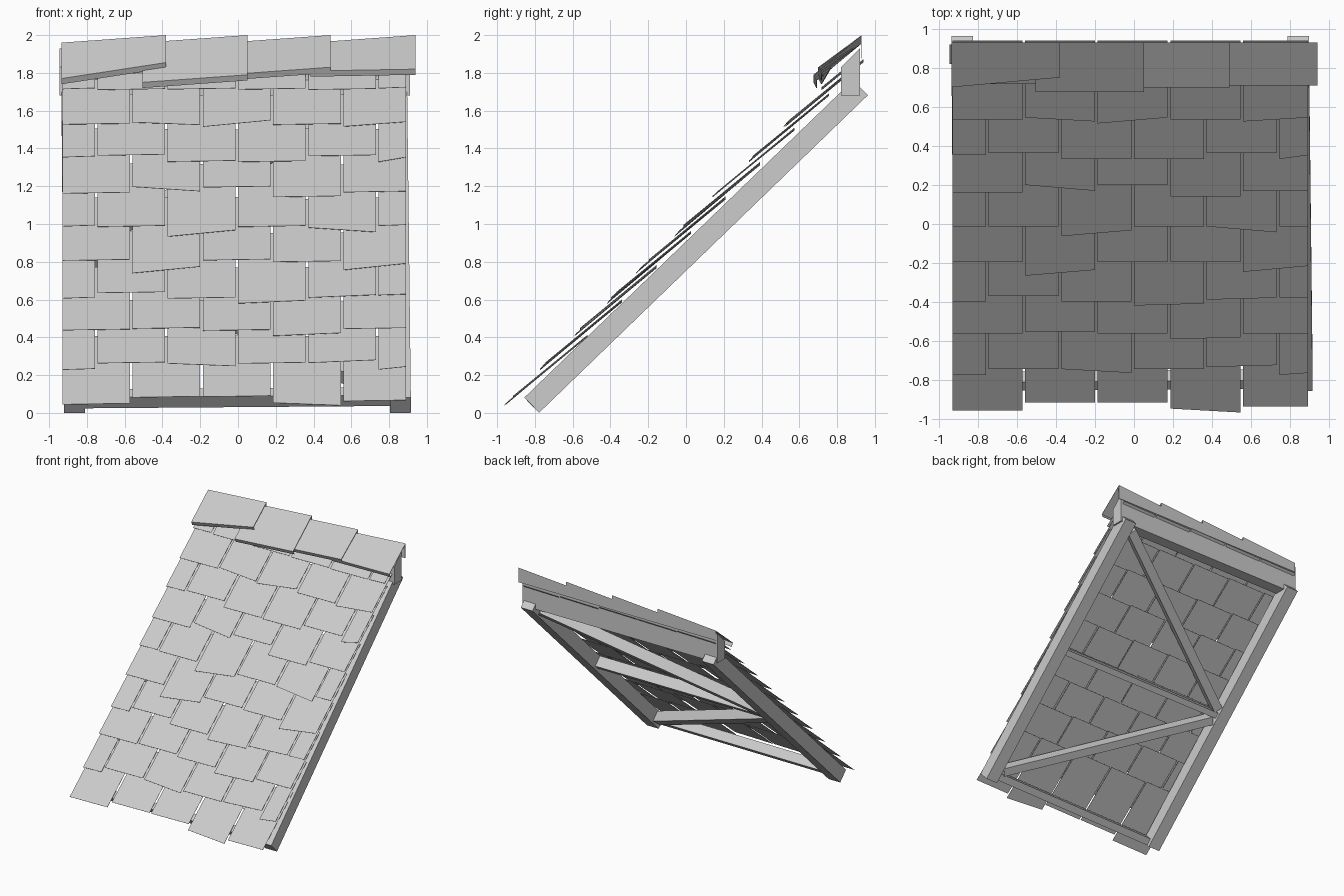
import bpy, bmesh, math, random
from mathutils import Vector

random.seed(4)
if "Cube" in bpy.data.objects:
    bpy.data.objects.remove(bpy.data.objects["Cube"])

COLOUR = (0.6, 0.6, 0.6, 1)
grey = bpy.data.materials.new("plain_grey")
grey.use_nodes = True
grey.diffuse_color = COLOUR
grey.node_tree.nodes["Principled BSDF"].inputs["Base Color"].default_value = COLOUR

# Roof plane: s runs up the slope, n stands out from it
PITCH = math.radians(44)
UP = Vector((0, math.cos(PITCH), math.sin(PITCH)))
OUT = Vector((0, -math.sin(PITCH), math.cos(PITCH)))
EAVE = Vector((0, -0.856, 0.081))


def on_roof(x, s, n):
    return EAVE + UP * s + OUT * n + Vector((x, 0, 0))


def loft(name, start, end):
    """Solid between two matching outlines."""
    bm = bmesh.new()
    a = [bm.verts.new(p) for p in start]
    b = [bm.verts.new(p) for p in end]
    bm.faces.new(a)
    bm.faces.new(b[::-1])
    for i in range(len(a)):
        j = (i + 1) % len(a)
        bm.faces.new((a[j], a[i], b[i], b[j]))
    bmesh.ops.recalc_face_normals(bm, faces=bm.faces)
    mesh = bpy.data.meshes.new(name)
    bm.to_mesh(mesh)
    bm.free()
    mesh.materials.append(grey)
    bpy.context.collection.objects.link(bpy.data.objects.new(name, mesh))


def beam(name, p, q, width, low, high):
    """Timber lying in the roof plane from p to q, both (x, s)."""
    p, q = Vector(p), Vector(q)
    along = (q - p).normalized()
    side = Vector((-along.y, along.x)) * width / 2

    def outline(c):
        a, b = c + side, c - side
        return [on_roof(a.x, a.y, low), on_roof(b.x, b.y, low),
                on_roof(b.x, b.y, high), on_roof(a.x, a.y, high)]
    loft(name, outline(p), outline(q))


# Timber frame
TOP = 2.42
beam("left_rafter", (0.86, 0), (0.84, TOP), 0.11, -0.112, 0)
beam("right_rafter", (-0.865, 0), (-0.88, TOP), 0.11, -0.112, 0)
beam("bottom_rail", (-0.91, 0.03), (0.9, 0.05), 0.06, -0.08, 0)
beam("middle_rail", (-0.83, 1.21), (0.81, 1.21), 0.05, -0.09, 0)
beam("upper_brace", (-0.8, 1.26), (0.77, 2.34), 0.075, -0.1, -0.01)
beam("lower_brace", (-0.8, 1.16), (0.78, 0.1), 0.07, -0.1, -0.01)

# Ridge board with a bevelled top
board = [(0.82, 1.68), (0.92, 1.68), (0.92, 1.93), (0.82, 1.83)]
loft("ridge_board", [(-0.945, y, z) for y, z in board], [(0.91, y, z) for y, z in board])

# Crooked shingles: (drop of left corner, drop of right corner) in hundredths
crooked = {
    (0, 0): (3, 3), (0, 1): (-1, -1), (0, 2): (-1, -1), (0, 3): (2, 4), (0, 4): (1, 1),
    (1, 0): (3, 3), (1, 2): (0, 2), (1, 4): (-1, -2), (1, 5): (3, 2),
    (2, 1): (-1, -1), (2, 3): (3, 2), (3, 0): (2, 2), (3, 1): (-1, -1), (3, 2): (2, 2),
    (3, 3): (4, 3), (3, 4): (1, 0), (4, 1): (7, 4), (4, 4): (5, 2), (5, 2): (5, 2),
    (5, 4): (0, 3), (6, 0): (1, 1), (6, 1): (-3, 0), (6, 2): (-3, -3), (6, 3): (3, 3),
    (7, 1): (-1, -1), (7, 2): (2, 2), (7, 3): (2, 2), (7, 4): (-1, -1), (7, 5): (2, 0),
    (8, 1): (-1, 1), (8, 2): (2, -1), (8, 4): (1, -1),
}
LEFT, RIGHT, STEP, GAP = -0.93, 0.89, 0.372, 0.014


def shingle(row, col, x0, x1):
    """Thin plate whose foot lifts clear of the two rows below it."""
    lift = 0.045 + row * 0.004 + random.uniform(-0.004, 0.004)
    length = 0.17 if row == 9 else 0.52
    ends = []
    for x, drop, roll in zip((x0, x1), crooked.get((row, col), (0, 0)), (0, 0.004)):
        low = lift + roll
        y = -0.925 + row * 0.1825
        line = (y - EAVE.y - low * OUT.y) / UP.y
        foot, head = line - drop * 0.0139, line + length
        high = low - 0.08 * length
        ends.append([on_roof(x, foot, low), on_roof(x, head, high),
                     on_roof(x, head, high - 0.002), on_roof(x, foot, low - 0.002)])
    loft(f"shingle_{row}_{col}", *ends)


for row in range(10):
    edges = [LEFT]
    x = LEFT + STEP * (0.5 if row % 2 else 1)
    while x < RIGHT - 0.1:
        edges.append(x)
        x += STEP
    edges.append(RIGHT + GAP)
    for col, (x0, x1) in enumerate(zip(edges, edges[1:])):
        shingle(row, col, x0, x1 - GAP)

# Ridge caps: bent sheets with a front lip and a back flap, each rolled over the next
# Right end x, then the front edge (y, z) at both ends
caps = [(-0.38, (0.7, 1.77), (0.75, 1.855)),
        (0.05, (0.675, 1.75), (0.675, 1.79)),
        (0.49, (0.7, 1.79), (0.7, 1.83)),
        (0.94, (0.71, 1.81), (0.71, 1.82))]
SHEET = 0.004
for i, (x1, a, b) in enumerate(caps):
    ends = []
    for x, (y, z), top in ((x1 - 0.555, a, 1.96), (x1, b, 2.0)):
        outer = [(y + 0.015, z - 0.03), (y, z), (0.93, top), (0.93, 1.875)]
        inner = [(0.93 - SHEET, 1.875), (0.93 - SHEET, top - 2 * SHEET),
                 (y + SHEET, z - SHEET / 2), (y + 0.015 + SHEET, z - 0.03)]
        ends.append([(x, py, pz) for py, pz in outer + inner])
    loft(f"ridge_cap_{i}", *ends)
